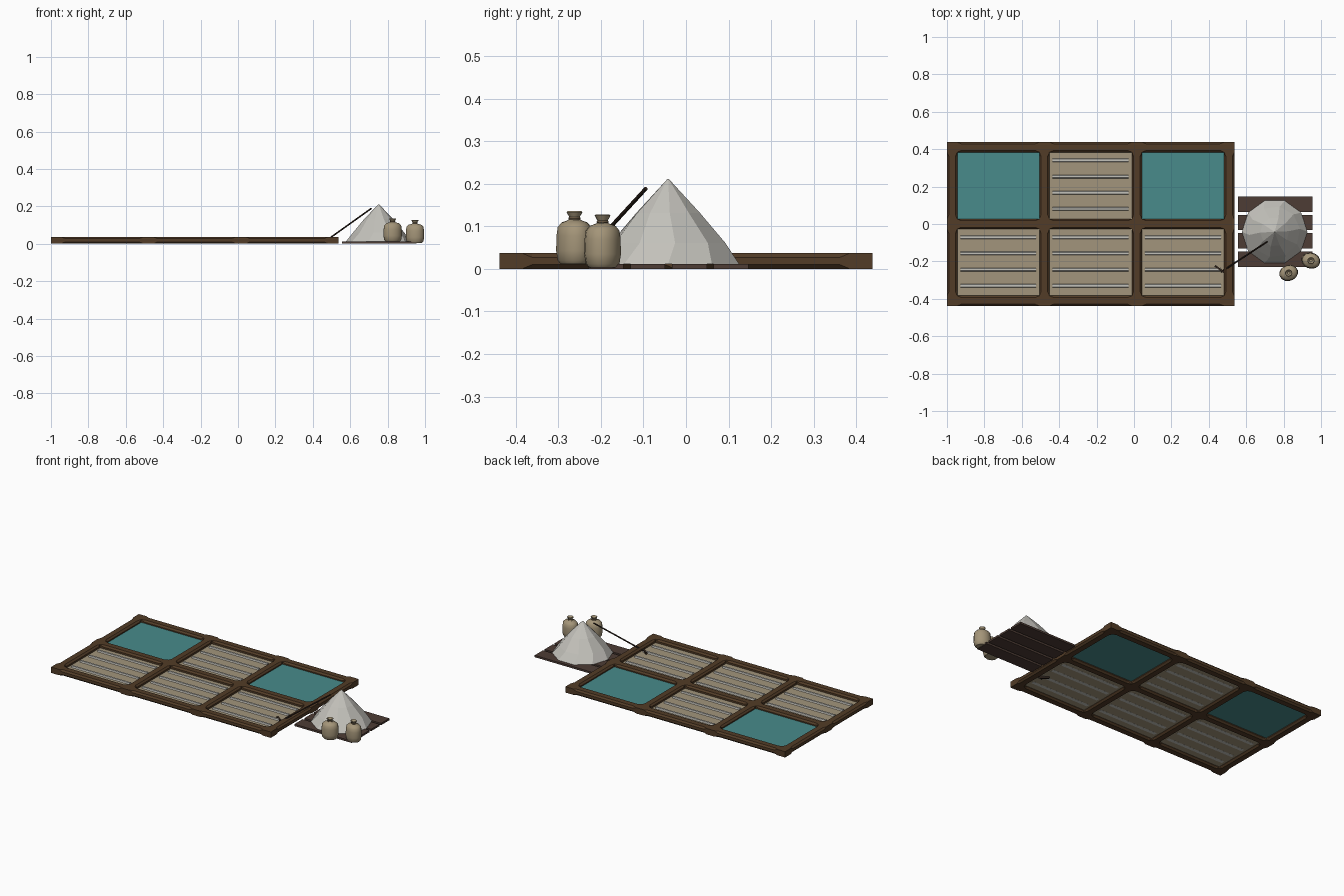
import bpy, bmesh, math
from mathutils import Vector, Matrix

if "Cube" in bpy.data.objects:
    bpy.data.objects.remove(bpy.data.objects["Cube"])


def material(name, r, g, b):
    m = bpy.data.materials.new(name)
    m.diffuse_color = (r, g, b, 1)
    m.use_nodes = True
    m.node_tree.nodes["Principled BSDF"].inputs["Base Color"].default_value = m.diffuse_color
    return m


WOOD = material("frame wood", 0.085, 0.045, 0.02)
PLANK = material("plank wood", 0.075, 0.045, 0.035)
DARK = material("dark wood", 0.03, 0.018, 0.012)
WATER = material("water", 0.065, 0.26, 0.26)
SOIL = material("pan bed", 0.36, 0.30, 0.20)
SALT = material("salt", 0.55, 0.54, 0.50)
SACK = material("sack cloth", 0.37, 0.30, 0.19)
ROPE = material("rope", 0.20, 0.14, 0.08)


def finish(bm, name, mat, smooth=False):
    bmesh.ops.recalc_face_normals(bm, faces=bm.faces)
    me = bpy.data.meshes.new(name)
    bm.to_mesh(me)
    bm.free()
    me.materials.append(mat)
    ob = bpy.data.objects.new(name, me)
    bpy.context.collection.objects.link(ob)
    if smooth:
        bpy.ops.object.select_all(action='DESELECT')
        ob.select_set(True)
        bpy.context.view_layer.objects.active = ob
        bpy.ops.object.shade_smooth_by_angle(angle=math.radians(40))
    return ob


def loft(bm, rings):
    """Skin closed rings of points and cap both ends."""
    vs = [[bm.verts.new(p) for p in r] for r in rings]
    n = len(vs[0])
    for a, b in zip(vs, vs[1:]):
        for i in range(n):
            bm.faces.new((a[i], a[(i + 1) % n], b[(i + 1) % n], b[i]))
    bm.faces.new(vs[0])
    bm.faces.new(vs[-1])


def box(bm, lo, hi):
    lo, hi = Vector(lo), Vector(hi)
    bmesh.ops.create_cube(bm, size=1, matrix=Matrix.Translation((lo + hi) / 2)
                          @ Matrix.Diagonal((*(hi - lo), 1)))


def circle(r, z, n, turn=0.0, sy=1.0):
    return [(r * math.cos(2 * math.pi * i / n + turn),
             sy * r * math.sin(2 * math.pi * i / n + turn), z) for i in range(n)]


# timber grid: square joints joined by stop-chamfered beams
XS = [-0.9725, -0.479, 0.0155, 0.509]
YS = [-0.411, 0.0, 0.411]
H, TOP = 0.0275, 0.037


def section(c):
    h = TOP / 2
    return [(-H, -h + c), (-H + c, -h), (H - c, -h), (H, -h + c),
            (H, h - c), (H - c, h), (-H + c, h), (-H, h - c)]


def beam(bm, a, b, along_x, fixed):
    rings = []
    for t, c in ((a + H, 0.0008), (a + H + 0.022, 0.01),
                 (b - H - 0.022, 0.01), (b - H, 0.0008)):
        rings.append([(t, fixed + u, v + TOP / 2) if along_x else
                      (fixed + u, t, v + TOP / 2) for u, v in section(c)])
    loft(bm, rings)


bm = bmesh.new()
for x in XS:
    for y in YS:
        box(bm, (x - H, y - H, 0), (x + H, y + H, TOP))
finish(bm, "frame_joints", WOOD)

bm = bmesh.new()
for y in YS:
    for a, b in zip(XS, XS[1:]):
        beam(bm, a, b, True, y)
for x in XS:
    for a, b in zip(YS, YS[1:]):
        beam(bm, a, b, False, x)
finish(bm, "frame_beams", WOOD)

# pans: two filled with water, four drained with raked salt ridges
ridges = bmesh.new()
for i, (a, b) in enumerate(zip(XS, XS[1:])):
    for j, (c, d) in enumerate(zip(YS, YS[1:])):
        wet = j == 1 and i != 1
        bm = bmesh.new()
        z = 0.02 if wet else 0.016
        box(bm, (a + H - .005, c + H - .005, z - 0.004), (b - H + .005, d - H + .005, z))
        finish(bm, f"{'water' if wet else 'bed'}_panel_{i}_{j}", WATER if wet else SOIL)
        if wet:
            continue
        cx, cy = (a + b) / 2, (c + d) / 2 + 0.005
        for k in (-1.5, -0.5, 0.5, 1.5):
            y = cy + k * 0.0865
            prof = [(-0.011, 0.0115), (0.011, 0.0115), (0.006, 0.024), (-0.006, 0.024)]
            loft(ridges, [[(cx + s, y + u, v) for u, v in prof] for s in (-0.203, 0.203)])
finish(ridges, "salt_ridges", SALT)

# plank platform
bm = bmesh.new()
for y in (-0.188, -0.09, 0.008, 0.106):
    box(bm, (0.555, y - 0.041, 0), (0.955, y + 0.041, 0.012))
finish(bm, "platform_planks", PLANK)

# faceted salt heap
bm = bmesh.new()
loft(bm, [circle(0.175, 0.012, 10), circle(0.137, 0.061, 10, 0.12),
          circle(0.078, 0.131, 10, 0.05), circle(0.002, 0.211, 10)])
heap = finish(bm, "salt_heap", SALT)
heap.location = (0.752, -0.042, 0)

# sacks with tied necks
BODY = [(0.036, 0.003), (0.044, 0.012), (0.048, 0.035), (0.047, 0.07),
        (0.044, 0.09), (0.034, 0.101), (0.014, 0.107), (0.011, 0.112),
        (0.0185, 0.125), (0.016, 0.128), (0.007, 0.118)]


def sack(name, x, y, z, turn):
    bm = bmesh.new()
    loft(bm, [circle(r * 1.06, h, 14, 0, 0.84 if h < 0.102 else 0.95) for r, h in BODY])
    body = finish(bm, name, SACK, True)
    bm = bmesh.new()
    loft(bm, [circle(r, h, 12) for r, h in ((0.013, 0.107), (0.015, 0.110), (0.013, 0.114))])
    tie = finish(bm, name + "_tie", ROPE, True)
    for ob in (body, tie):
        ob.location = (x, y, z)
        ob.rotation_euler.z = turn


sack("front_sack", 0.827, -0.262, 0.008, 0.3)
sack("side_sack", 0.946, -0.196, 0.0, -0.25)

# rake leaning on the heap
bm = bmesh.new()
a, b = Vector((0.457, -0.262, 0.006)), Vector((0.713, -0.094, 0.189))
d = b - a
rot = d.to_track_quat('Z', 'Y').to_matrix().to_4x4()
bmesh.ops.create_cone(bm, cap_ends=True, segments=8, radius1=0.0045, radius2=0.0045,
                      depth=d.length, matrix=Matrix.Translation((a + b) / 2) @ rot)
finish(bm, "rake_handle", DARK)
bm = bmesh.new()
box(bm, (-0.03, -0.005, -0.013), (0.03, 0.005, 0.013))
head = finish(bm, "rake_head", DARK)
head.location = (0.457, -0.241, 0.014)
head.rotation_euler.z = math.radians(-36)
